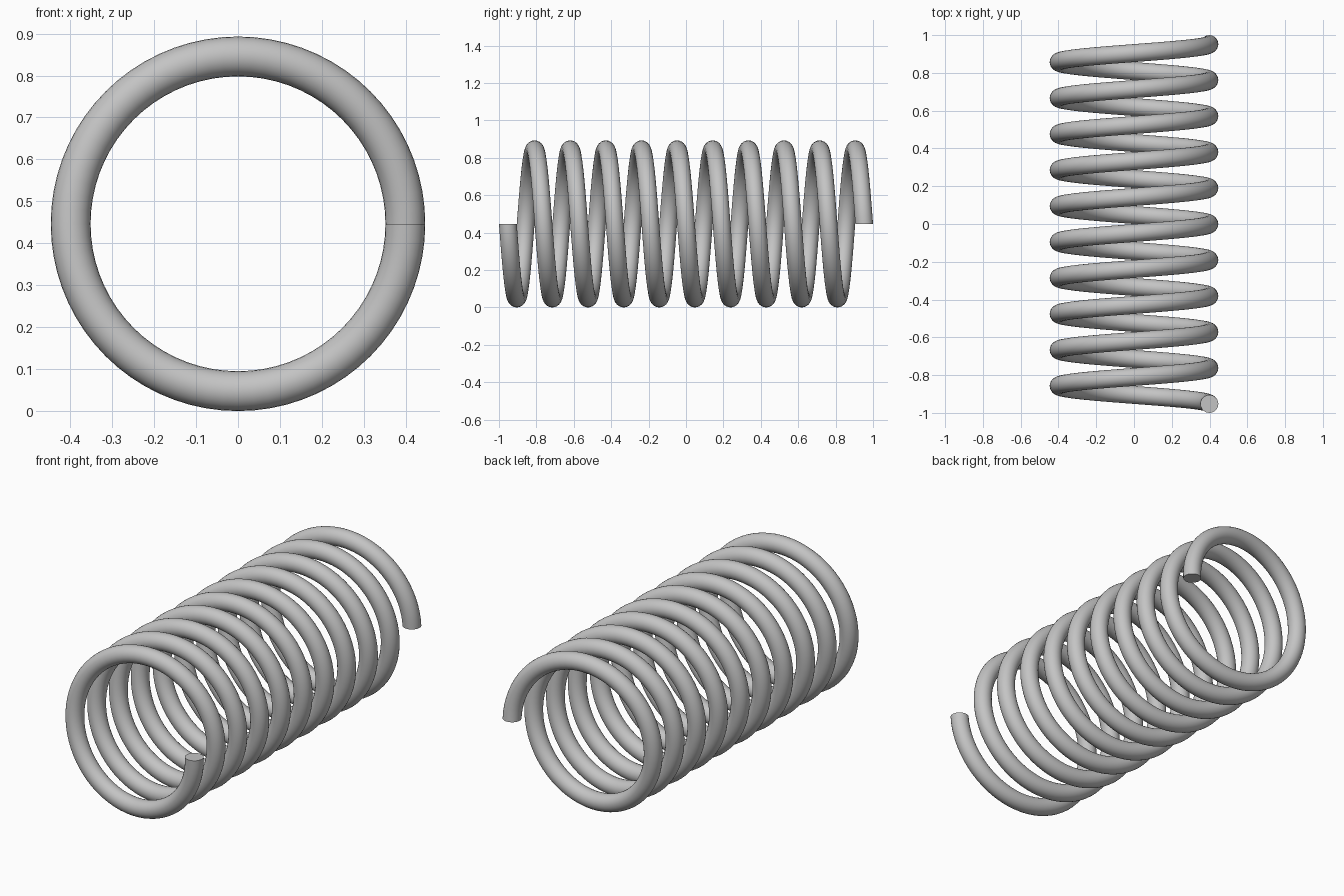
import bpy
import bmesh
from math import cos, sin, pi, radians

cube = bpy.data.objects.get("Cube")
if cube:
    bpy.data.objects.remove(cube, do_unlink=True)

# Spring dimensions
WIRE = 0.0475            # wire radius
COIL = 0.399             # radius to the wire centre
HALF = 1 - WIRE          # centre of the end sections along y
AXIS_Z = COIL + WIRE     # height of the coil axis
TURNS, STEPS, SIDES = 10, 72, 24

# Plain steel
steel = bpy.data.materials.new("grey_steel")
steel.use_nodes = True
colour = (0.55, 0.55, 0.55, 1)
steel.diffuse_color = colour
steel.node_tree.nodes["Principled BSDF"].inputs["Base Color"].default_value = colour

# Wire sections swept along the helix, each lying in the radial plane
bm = bmesh.new()
rings = []
for i in range(TURNS * STEPS + 1):
    turn = 2 * pi * i / STEPS
    y = -HALF + 2 * HALF * i / (TURNS * STEPS)
    ring = []
    for k in range(SIDES):
        a = 2 * pi * k / SIDES
        r = COIL + WIRE * cos(a)
        ring.append(bm.verts.new((r * cos(turn), y + WIRE * sin(a),
                                  AXIS_Z - r * sin(turn))))
    rings.append(ring)

for a, b in zip(rings, rings[1:]):
    for k in range(SIDES):
        n = (k + 1) % SIDES
        bm.faces.new((a[k], a[n], b[n], b[k]))

# Flat cut ends
bm.faces.new(rings[0])
bm.faces.new(rings[-1])
bmesh.ops.recalc_face_normals(bm, faces=bm.faces[:])

mesh = bpy.data.meshes.new("coil_spring")
bm.to_mesh(mesh)
bm.free()
mesh.materials.append(steel)
spring = bpy.data.objects.new("coil_spring", mesh)
bpy.context.collection.objects.link(spring)

# Smooth wire with crisp ends
bpy.ops.object.select_all(action='DESELECT')
spring.select_set(True)
bpy.context.view_layer.objects.active = spring
bpy.ops.object.shade_smooth_by_angle(angle=radians(40))
